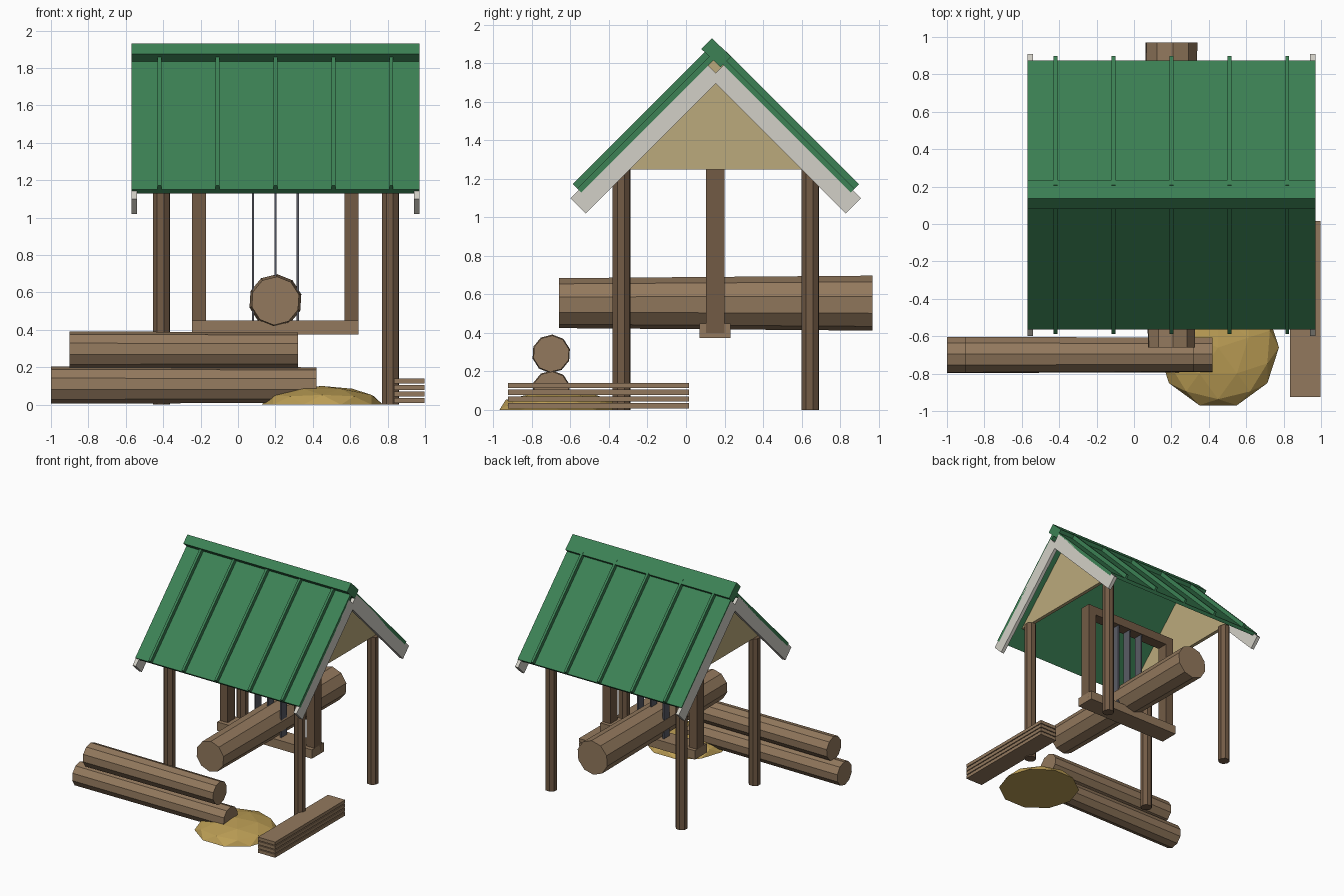
import bpy, bmesh
from math import pi, cos, sin

if "Cube" in bpy.data.objects:
    bpy.data.objects.remove(bpy.data.objects["Cube"])

RIDGE_Y = 0.155      # roof mirror plane
ROOF_X = (-0.57, 0.97)


def mat(name, r, g, b):
    m = bpy.data.materials.new(name)
    m.diffuse_color = (r, g, b, 1)
    m.use_nodes = True
    m.node_tree.nodes["Principled BSDF"].inputs["Base Color"].default_value = m.diffuse_color
    return m


GREEN = mat("green_metal", 0.045, 0.22, 0.09)
WOOD = mat("timber", 0.17, 0.105, 0.06)
LOG = mat("log_wood", 0.29, 0.19, 0.11)
TAN = mat("gable_board", 0.50, 0.40, 0.20)
DUST = mat("sawdust", 0.50, 0.34, 0.09)
WHITE = mat("trim", 0.65, 0.63, 0.57)
STEEL = mat("steel", 0.10, 0.105, 0.13)


def finish(name, bm, material):
    bmesh.ops.recalc_face_normals(bm, faces=bm.faces)
    me = bpy.data.meshes.new(name)
    bm.to_mesh(me)
    bm.free()
    me.materials.append(material)
    ob = bpy.data.objects.new(name, me)
    bpy.context.collection.objects.link(ob)
    return ob


def prism(name, yz, x0, x1, material):
    """Extrude a y/z outline along x."""
    bm = bmesh.new()
    a = [bm.verts.new((x0, y, z)) for y, z in yz]
    b = [bm.verts.new((x1, y, z)) for y, z in yz]
    bm.faces.new(a)
    bm.faces.new(b)
    n = len(yz)
    for i in range(n):
        bm.faces.new((a[i], a[(i + 1) % n], b[(i + 1) % n], b[i]))
    return finish(name, bm, material)


def box(name, x, y, z, material):
    return prism(name, [(y[0], z[0]), (y[1], z[0]), (y[1], z[1]), (y[0], z[1])], x[0], x[1], material)


def rod(name, p, axis, length, r0, r1, sides, material):
    """Tapered many-sided bar starting at p and running along an axis."""
    bm = bmesh.new()
    rings = []
    for d, r in ((0, r0), (length, r1)):
        ring = []
        for i in range(sides):
            t = 2 * pi * (i + 0.4) / sides
            u, v = r * cos(t), r * sin(t)
            o = {'x': (d, u, v), 'y': (u, d, v), 'z': (u, v, d)}[axis]
            ring.append(bm.verts.new([p[k] + o[k] for k in range(3)]))
        rings.append(ring)
        bm.faces.new(ring)
    a, b = rings
    for i in range(sides):
        j = (i + 1) % sides
        bm.faces.new((a[i], a[j], b[j], b[i]))
    return finish(name, bm, material)


def slope(side, k0, k1, t0, t1):
    """Strip lying on the 45 degree roof: k runs up the slope, t is height off it."""
    pts = [(-0.545 + k - t, 1.13 + k + t) for k, t in ((k0, t0), (k1, t0), (k1, t1), (k0, t1))]
    return pts if side == "front" else [(2 * RIDGE_Y - y, z) for y, z in pts]


# Roof: sheets, standing seams, end trim
for side in ("front", "back"):
    prism(f"{side}_roof_sheet", slope(side, 0, 0.70, 0, 0.02), *ROOF_X, GREEN)
    for i, x in enumerate((-0.42, -0.11, 0.20, 0.51, 0.82)):
        prism(f"{side}_roof_seam_{i}", slope(side, 0, 0.69, 0.02, 0.043), x - 0.01, x + 0.01, GREEN)
    for end, x in (("left", -0.57), ("right", 0.94)):
        prism(f"{side}_{end}_barge_board", slope(side, -0.0425, 0.66, -0.0675, 0.0125), x, x + 0.03, WHITE)

# Ridge cap: one tilted bar
prism("ridge_cap", [(0.08, 1.875), (0.135, 1.93), (0.235, 1.835), (0.18, 1.78)], *ROOF_X, GREEN)

# Gables and corner posts
for end, x in (("left", -0.41), ("right", 0.815)):
    prism(f"{end}_gable", [(-0.425, 1.25), (0.735, 1.25), (RIDGE_Y, 1.83)], x - 0.015, x + 0.015, TAN)
    for side, y in (("front", -0.335), ("back", 0.645)):
        rod(f"{side}_{end}_post", (x, y, 0), 'z', 1.25, 0.048, 0.048, 8, WOOD)

# Saw frame and blades
for end, x in (("left", -0.245), ("right", 0.57)):
    box(f"saw_frame_{end}_upright", (x, x + 0.075), (0.105, 0.20), (0.40, 1.27), WOOD)
box("saw_frame_top_beam", (-0.245, 0.645), (0.105, 0.20), (1.20, 1.275), WOOD)
box("saw_frame_bottom_beam", (-0.245, 0.645), (0.07, 0.23), (0.375, 0.45), LOG)
for i, x in enumerate((0.08, 0.20, 0.32)):
    box(f"saw_blade_{i}", (x - 0.006, x + 0.006), (0.115, 0.19), (0.42, 1.22), STEEL)

# Log being sawn and stacked logs
rod("sawn_log", (0.20, -0.66, 0.555), 'y', 1.63, 0.13, 0.143, 10, LOG)
rod("lower_stack_log", (-1.0, -0.70, 0.105), 'x', 1.42, 0.10, 0.095, 10, LOG)
rod("upper_stack_log", (-0.90, -0.70, 0.292), 'x', 1.22, 0.10, 0.095, 10, LOG)

# Stack of cut planks
for i in range(4):
    z = 0.008 + i * 0.035
    box(f"cut_plank_{i}", (0.835, 0.997), (-0.925, 0.015), (z, z + 0.028), LOG)

# Sawdust heap: flattened half of a coarse sphere
bm = bmesh.new()
bmesh.ops.create_icosphere(bm, subdivisions=2, radius=1)
cut = bmesh.ops.bisect_plane(bm, geom=bm.verts[:] + bm.edges[:] + bm.faces[:], dist=1e-4,
                             plane_co=(0, 0, 0), plane_no=(0, 0, 1), clear_inner=True)
bmesh.ops.holes_fill(bm, edges=[e for e in bm.edges if e.is_boundary], sides=0)
heap = finish("sawdust_heap", bm, DUST)
heap.scale = (0.325, 0.325, 0.10)
heap.rotation_euler = (0, 0, pi / 10)
heap.location = (0.45, -0.66, 0)
